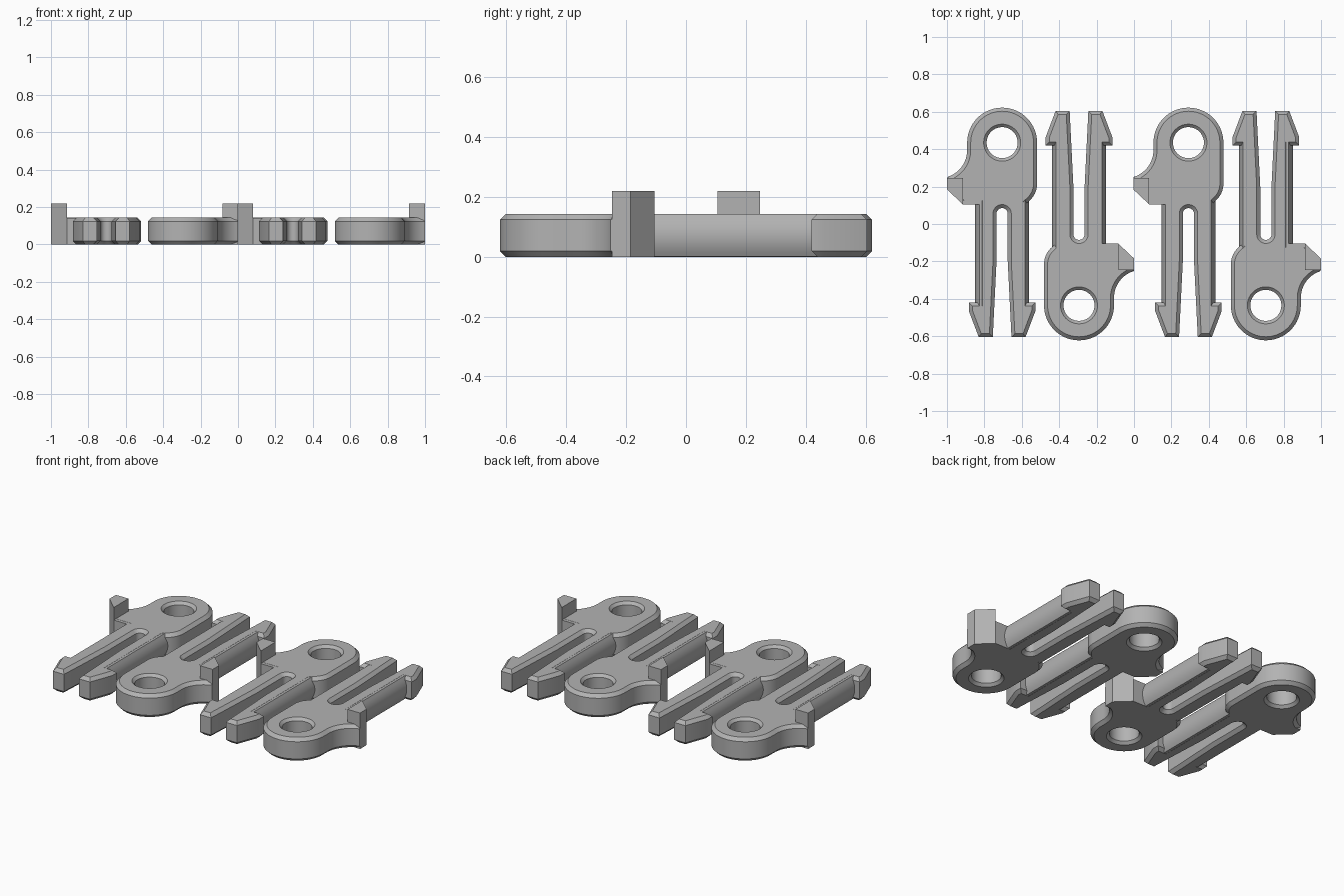
import bpy, bmesh
from math import sin, cos, pi, radians
from mathutils import Matrix

if "Cube" in bpy.data.objects:
    bpy.data.objects.remove(bpy.data.objects["Cube"])

THICK = 0.143
CHAMFER = 0.019
HEAD_Y = 0.435

grey = bpy.data.materials.new("plain grey")
grey.use_nodes = True
grey.diffuse_color = (0.45, 0.45, 0.45, 1)
grey.node_tree.nodes["Principled BSDF"].inputs["Base Color"].default_value = grey.diffuse_color


def arc(cx, cy, r, start, end, n):
    angles = [radians(start + (end - start) * i / n) for i in range(n + 1)]
    return [(cx + r * cos(a), cy + r * sin(a)) for a in angles]


def finish(bm, name):
    bmesh.ops.recalc_face_normals(bm, faces=bm.faces)
    mesh = bpy.data.meshes.new(name)
    bm.to_mesh(mesh)
    bm.free()
    mesh.materials.append(grey)
    obj = bpy.data.objects.new(name, mesh)
    bpy.context.collection.objects.link(obj)
    return obj


def prism(name, points, depth, chamfer=0, matrix=None):
    """Extrude a closed outline upward, chamfering its top and bottom rims."""
    bm = bmesh.new()
    face = bm.faces.new([bm.verts.new((x, y, 0)) for x, y in points])
    ext = bmesh.ops.extrude_face_region(bm, geom=[face])
    top = [v for v in ext["geom"] if isinstance(v, bmesh.types.BMVert)]
    bmesh.ops.translate(bm, verts=top, vec=(0, 0, depth))
    bmesh.ops.recalc_face_normals(bm, faces=bm.faces)
    if chamfer:
        rims = [e for e in bm.edges if abs(e.verts[0].co.z - e.verts[1].co.z) < 1e-5]
        bmesh.ops.bevel(bm, geom=rims, offset=chamfer, offset_type='OFFSET',
                        segments=1, profile=0.5, affect='EDGES', clamp_overlap=False)
    if matrix:
        bmesh.ops.transform(bm, matrix=matrix, verts=bm.verts)
    return finish(bm, name)


# Clip outline: waist and head, concave shoulder, tab, forked legs with barbs
right_barb = [(0.05, -0.605), (0.125, -0.605), (0.178, -0.465), (0.178, -0.42), (0.125, -0.42)]
left_barb = [(-x, y) for x, y in reversed(right_barb)]
outline = (
    right_barb
    + [(0.125, 0.105)]
    + arc(0.067, 0.215, 0.12, -50, 0, 8)
    + arc(0, HEAD_Y, 0.187, 0, 180, 32)
    + arc(-0.337, 0.395, 0.15, 0, -73, 12)
    + [(-0.295, 0.185), (-0.21, 0.106), (-0.125, 0.106)]
    + left_barb
    + [(-0.03, -0.2)]
    + arc(0, 0.055, 0.03, 180, 0, 12)
    + [(0.03, -0.2)]
)
body = prism("clip_body", outline, THICK, CHAMFER)

# Chamfered round hole through the head
bm = bmesh.new()
rings = []
for r, z in [(0.109, -0.01), (0.083, 0.016), (0.083, THICK - 0.016), (0.109, THICK + 0.01)]:
    rings.append([bm.verts.new((x, y, z)) for x, y in arc(0, HEAD_Y, r, 0, 360, 40)[:-1]])
for a, b in zip(rings, rings[1:]):
    for i in range(len(a)):
        j = (i + 1) % len(a)
        bm.faces.new((a[i], a[j], b[j], b[i]))
bm.faces.new(rings[0])
bm.faces.new(rings[-1])
cutter = finish(bm, "hole_cutter")
cutter.hide_render = True
mod = body.modifiers.new("hole", 'BOOLEAN')
mod.operation = 'DIFFERENCE'
mod.solver = 'EXACT'
mod.object = cutter
bpy.context.view_layer.objects.active = body
bpy.ops.object.modifier_apply(modifier=mod.name)
bpy.data.objects.remove(cutter)

# Bulging outer wall of each leg
parts = [body]
inset = 0.0006
half = THICK / 2 - inset
bulge = [(0.122 + 0.022 * (1 - (t / 5) ** 2), THICK / 2 + half * t / 5) for t in range(-5, 6)]
profile = [(0.085, inset)] + bulge + [(0.085, THICK - inset)]
for side, name in ((1, "left_leg_wall"), (-1, "right_leg_wall")):
    upright = Matrix(((side, 0, 0, 0), (0, 0, 1, -0.44), (0, 1, 0, 0), (0, 0, 0, 1)))
    length = 0.59 if side > 0 else 0.56
    parts.append(prism(name, profile, length, matrix=upright))

# Square-edged tab and the raised post on it
corner = [(-0.295, 0.247), (-0.295, 0.185), (-0.21, 0.105)]
parts.append(prism("tab", corner + [(-0.1, 0.105), (-0.1, 0.2), (-0.21, 0.247)], THICK - inset))
parts.append(prism("post", corner + [(-0.21, 0.247)], 0.22))

bpy.ops.object.select_all(action='DESELECT')
for part in parts:
    part.select_set(True)
bpy.ops.object.shade_smooth_by_angle(angle=radians(30))

# Four clips, every second one turned around
for i, x in enumerate((-0.705, -0.294, 0.291, 0.705)):
    place = Matrix.Translation((x, 0, 0)) @ Matrix.Rotation(pi * (i % 2), 4, 'Z')
    for part in parts:
        if i == 0:
            continue
        copy = part.copy()
        copy.name = f"{part.name}_{i + 1}"
        bpy.context.collection.objects.link(copy)
        copy.matrix_world = place
for part in parts:
    part.matrix_world = Matrix.Translation((-0.705, 0, 0))
